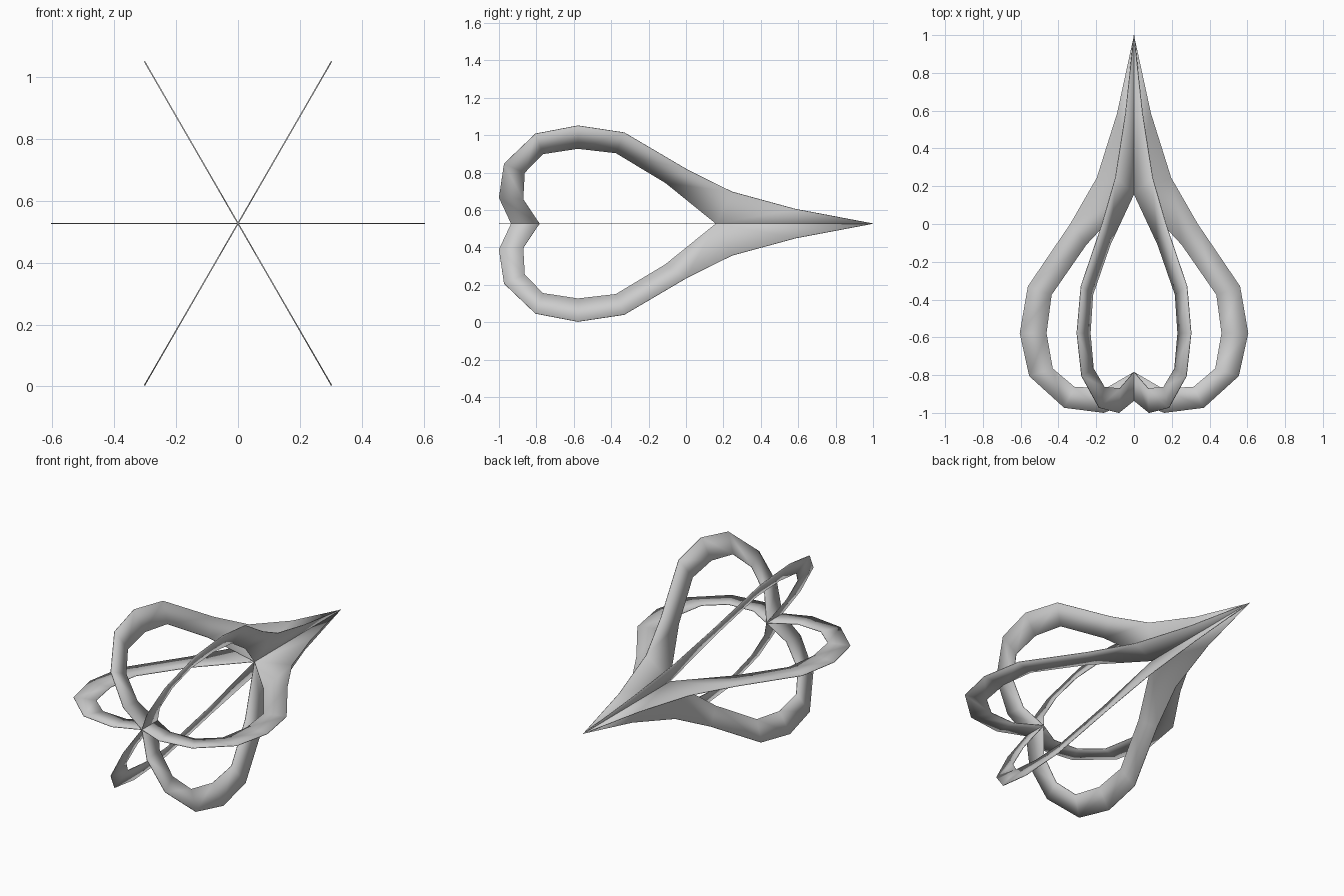
import bpy, bmesh
from math import radians, sin, cos

if "Cube" in bpy.data.objects:
    bpy.data.objects.remove(bpy.data.objects["Cube"])

ZC = 0.527        # height of the central axis
THICK = 0.004     # blade thickness

# Half outline of one blade: (distance from axis, y)
OUTER = [(0, 1.0), (0.09, 0.585), (0.197, 0.245), (0.338, 0.0), (0.562, -0.33),
         (0.605, -0.578), (0.555, -0.805), (0.37, -0.973), (0.16, -1.0), (0, -0.935)]
INNER = [(0, 0.16), (0.252, -0.11), (0.436, -0.375), (0.463, -0.578),
         (0.43, -0.765), (0.315, -0.862), (0.15, -0.87), (0, -0.783)]


def heart_loop(name, angle):
    """Flat heart-shaped ring in a plane through the y axis."""
    bm = bmesh.new()
    a = radians(angle)

    def vert(r, y, side):
        return bm.verts.new((side * r * cos(a), y, ZC + side * r * sin(a)))

    for side in (1, -1):
        o = [vert(r, y, side) for r, y in OUTER]
        i = [vert(r, y, side) for r, y in INNER]
        faces = [(o[0], o[1], i[0]), (o[1], o[2], i[0])]
        faces += [(o[k + 2], o[k + 3], i[k + 1], i[k]) for k in range(len(INNER) - 1)]
        for f in faces:
            bm.faces.new(f if side == 1 else f[::-1])
    bmesh.ops.remove_doubles(bm, verts=bm.verts[:], dist=1e-4)
    bmesh.ops.recalc_face_normals(bm, faces=bm.faces[:])
    for f in bm.faces:
        f.smooth = True
    me = bpy.data.meshes.new(name)
    bm.to_mesh(me)
    bm.free()
    ob = bpy.data.objects.new(name, me)
    bpy.context.collection.objects.link(ob)
    # thin sheet thickness
    m = ob.modifiers.new("thickness", 'SOLIDIFY')
    m.thickness = THICK
    m.offset = 0
    return ob


# Three crossed loops make the six ribs
heart_loop("horizontal_loop", 0)
heart_loop("rising_loop", 60)
heart_loop("falling_loop", 120)
